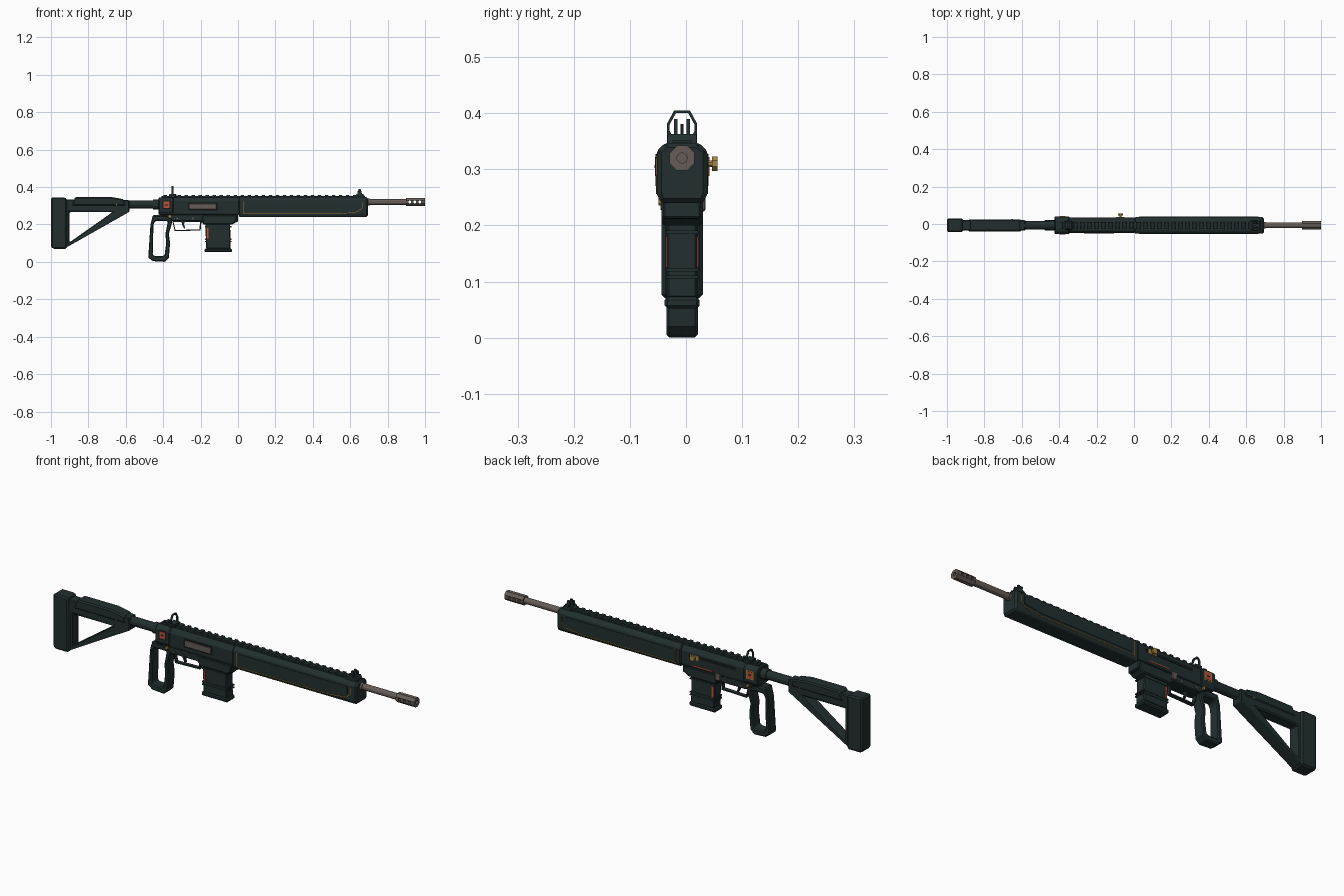
import bpy, bmesh, math
from mathutils import Matrix, Vector

old = bpy.data.objects.get("Cube")
if old:
    bpy.data.objects.remove(old, do_unlink=True)

MID = -0.007   # centre plane of the body
BORE = 0.32    # height of the barrel axis


def material(name, *rgb):
    m = bpy.data.materials.new(name)
    m.use_nodes = True
    m.diffuse_color = (*rgb, 1)
    m.node_tree.nodes["Principled BSDF"].inputs["Base Color"].default_value = (*rgb, 1)
    return m


body = material("dark teal", .016, .028, .029)
black = material("near black", .007, .011, .011)
steel = material("warm grey steel", .13, .108, .095)
brass = material("brass", .38, .23, .06)
orange = material("orange trim", .4, .19, .03)
red = material("signal red", .5, .08, .035)


def finish(name, bm, mat, bevel=0):
    bmesh.ops.recalc_face_normals(bm, faces=bm.faces[:])
    mesh = bpy.data.meshes.new(name)
    bm.to_mesh(mesh)
    bm.free()
    mesh.materials.append(mat)
    ob = bpy.data.objects.new(name, mesh)
    bpy.context.collection.objects.link(ob)
    if bevel:
        mod = ob.modifiers.new("edge chamfer", 'BEVEL')
        mod.width, mod.segments = bevel, 1
        mod.limit_method, mod.angle_limit = 'ANGLE', math.radians(40)
    return ob


def solid(name, pts, lo, hi, mat, axis='y', inner=None, bevel=0):
    """Extrude a profile along y or x; inner is a matching hole loop."""
    bm = bmesh.new()

    def loop(points, d):
        return [bm.verts.new((p, d + MID, z) if axis == 'y' else (d, p + MID, z))
                for p, z in points]

    def bridge(a, b):
        for i in range(len(a)):
            j = (i + 1) % len(a)
            bm.faces.new((a[i], a[j], b[j], b[i]))

    a, b = loop(pts, lo), loop(pts, hi)
    bridge(a, b)
    if inner:
        c, d = loop(inner, lo), loop(inner, hi)
        bridge(c, d)
        bridge(a, c)
        bridge(b, d)
    else:
        bm.faces.new(a)
        bm.faces.new(b)
    return finish(name, bm, mat, bevel)


def slab(name, pts, half, mat, **kw):
    return solid(name, pts, -half, half, mat, **kw)


def box(name, x0, x1, z0, z1, y0, y1, mat, bevel=0):
    return solid(name, [(x0, z0), (x1, z0), (x1, z1), (x0, z1)], y0, y1, mat, bevel=bevel)


def rod(name, start, end, radius, mat, sides=8):
    a, b = Vector(start), Vector(end)
    bm = bmesh.new()
    turn = (b - a).to_track_quat('Z', 'Y').to_matrix().to_4x4()
    place = Matrix.Translation((a + b) / 2 + Vector((0, MID, 0)))
    spin = Matrix.Rotation(math.pi / sides, 4, 'Z')
    bmesh.ops.create_cone(bm, cap_ends=True, segments=sides, radius1=radius,
                          radius2=radius, depth=(b - a).length, matrix=place @ turn @ spin)
    return finish(name, bm, mat)


def mirrored(half):
    return half + [(-y, z) for y, z in reversed(half)]


def cut(target, cutter):
    cutter.hide_render = True
    mod = target.modifiers.new("cut", 'BOOLEAN')
    mod.operation, mod.solver, mod.object = 'DIFFERENCE', 'EXACT', cutter
    bpy.context.view_layer.objects.active = target
    bpy.ops.object.modifier_apply(modifier=mod.name)
    bpy.data.objects.remove(cutter, do_unlink=True)


# Stock: butt, open triangular frame, cheek rest
slab("stock_butt", [(-1, .08), (-.99, .07), (-.915, .07), (-.915, .335), (-.925, .345), (-1, .345)],
     .037, body, bevel=.008)
slab("stock_frame", [(-.93, .335), (-.58, .33), (-.58, .268), (-.93, .07)], .028, body,
     inner=[(-.9, .266), (-.672, .266), (-.685, .256), (-.9, .105)], bevel=.005)
slab("stock_cheek_rest", [(-.89, .3), (-.6, .3), (-.61, .335), (-.68, .347), (-.87, .347)],
     .032, body, bevel=.006)
for s in (-1, 1):
    rod("stock_pin", (-.65, s * .027, .305), (-.65, s * .034, .305), .004, brass)

# Buffer tube
rod("buffer_tube", (-.6, 0, .307), (-.41, 0, .307), .023, body, 12)
rod("tube_collar", (-.455, 0, .307), (-.42, 0, .307), .028, body, 12)

# Upper receiver and handguard
upper = mirrored([(.037, .25), (.041, .262), (.041, .325), (.028, .345)])
solid("upper_receiver", upper, -.42, .005, body, axis='x', bevel=.003)
shell = mirrored([(.038, .24), (.045, .256), (.045, .333), (.03, .347)])
solid("handguard", shell, .005, .69, body, axis='x', bevel=.004)
solid("handguard_front_cap", shell, .675, .694, body, axis='x', bevel=.008)
solid("rear_block", mirrored([(.036, .252), (.046, .268), (.046, .33), (.03, .345)]),
      -.425, -.345, body, axis='x', bevel=.004)

# Top rail with repeating teeth
box("rail_base", -.41, .68, .343, .351, -.018, .018, body)
for i in range(29):
    x = -.4 + i * .0375
    slab("rail_tooth", [(x, .35), (x + .022, .35), (x + .019, .358), (x + .003, .358)], .019, body)

# Handguard side panels and trim line, both sides
trim = [(.028, .325), (.028, .257), (.55, .257), (.64, .268), (.665, .29), (.665, .32)]
for s in (-1, 1):
    solid("side_panel", [(.045, .27), (.55, .27), (.645, .285), (.645, .322), (.045, .322)],
          s * .044, s * .047, body)
    for (x0, z0), (x1, z1) in zip(trim, trim[1:]):
        rod("handguard_trim", (x0, s * .0452, z0), (x1, s * .0452, z1), .0016, orange, 4)
    # Badge on the rear block
    box("badge_frame", -.403, -.362, .283, .327, s * .045, s * .047, orange if s > 0 else black)
    box("badge", -.398, -.367, .288, .322, s * .046, s * .0485, red)
    box("badge_bar", -.39, -.375, .302, .308, s * .048, s * .049, black)
    # Receiver pins and the marker on the magazine
    for x in (-.325, -.24):
        rod("receiver_pin", (x, s * .033, .232), (x, s * .038, .232), .005, steel)
    box("magazine_marker", -.168, -.158, .125, .18, s * .026, s * .0285, red)
    rod("selector", (-.365, s * .03, .243), (-.365, s * .042, .243), .008, brass)

# Ejection port on the right, bolt slot, handle and catch on the left
box("port_frame", -.268, -.108, .274, .318, -.0425, -.04, black)
box("port_cover", -.26, -.115, .28, .312, -.045, -.04, steel, bevel=.002)
box("bolt_slot", -.3, -.04, .303, .317, .04, .0425, black)
box("handle_mount", -.095, -.05, .298, .32, .04, .045, brass)
rod("handle_shaft", (-.072, .04, .31), (-.072, .055, .31), .006, brass)
rod("handle_knob", (-.072, .053, .31), (-.072, .063, .31), .014, brass)
box("bolt_catch", -.215, -.185, .225, .262, .034, .042, steel, bevel=.003)
box("red_line", -.17, -.06, .262, .267, .04, .0425, red)

# Lower receiver and magazine well
slab("lower_receiver", [(-.43, .255), (0, .255), (0, .212), (-.19, .208), (-.2, .218), (-.35, .218),
                        (-.37, .235)], .034, body, bevel=.004)
slab("magazine_well", [(-.195, .25), (-.005, .25), (-.01, .213), (-.03, .2), (-.188, .2)],
     .037, body, bevel=.005)

# Magazine with ribs and a flared base
slab("magazine", [(-.175, .21), (-.042, .21), (-.04, .07), (-.17, .07)], .027, body, bevel=.004)
for z in (.105, .118, .185):
    box("magazine_rib", -.176, -.036, z, z + .006, -.029, .029, body)
box("magazine_base", -.178, -.033, .052, .072, -.031, .031, body, bevel=.005)

# Trigger and guard
slab("trigger_guard", [(-.352, .222), (-.195, .222), (-.2, .168), (-.338, .164)], .01, body,
     inner=[(-.345, .214), (-.203, .214), (-.206, .174), (-.334, .17)])
slab("trigger", [(-.305, .22), (-.285, .22), (-.288, .2), (-.282, .18), (-.289, .178), (-.298, .198)],
     .006, body)

# Skeleton grip with finger grooves
slab("grip", [(-.455, .25), (-.345, .25), (-.355, .2), (-.37, .15), (-.363, .1), (-.37, .02),
              (-.39, .0), (-.455, .004), (-.48, .022), (-.468, .2)], .028, body,
     inner=[(-.442, .218), (-.375, .218), (-.38, .19), (-.388, .15), (-.384, .1), (-.392, .04),
            (-.4, .031), (-.448, .031), (-.456, .04), (-.452, .2)], bevel=.005)

# Barrel and muzzle brake
rod("barrel", (.68, 0, BORE), (.9, 0, BORE), .016, steel, 12)
rod("barrel_collar", (.69, 0, BORE), (.705, 0, BORE), .019, steel, 12)
brake = rod("muzzle_brake", (.897, 0, BORE), (1, 0, BORE), .024, steel)
cut(brake, rod("bore_cutter", (.98, 0, BORE), (1.1, 0, BORE), .009, steel, 12))
for x in (.918, .945, .972):
    cut(brake, rod("vent_cutter", (x, -.1, BORE), (x, .1, BORE), .0075, steel))

# Rear sight: thin hexagonal hoop
solid("rear_sight_hoop", mirrored([(.027, .345), (.027, .381), (.014, .405)]), -.355, -.346, body,
      axis='x', inner=mirrored([(.022, .35), (.022, .38), (.011, .4)]))
box("rear_sight_base", -.37, -.33, .345, .362, -.024, .024, body, bevel=.003)

# Front sight: base, two ears and a post
slab("front_sight_base", [(.62, .345), (.68, .345), (.67, .363), (.635, .363)], .026, body)
for s in (-1, 1):
    slab_pts = [(.638, .36), (.664, .36), (.655, .39), (.645, .39)]
    solid("front_sight_ear", slab_pts, s * .008, s * .014, body)
    solid("front_sight_wing", [(s * .026, .345), (s * .027, .378), (s * .018, .36)],
          .64, .66, body, axis='x')
rod("front_sight_post", (.65, 0, .36), (.65, 0, .381), .003, body, 6)
